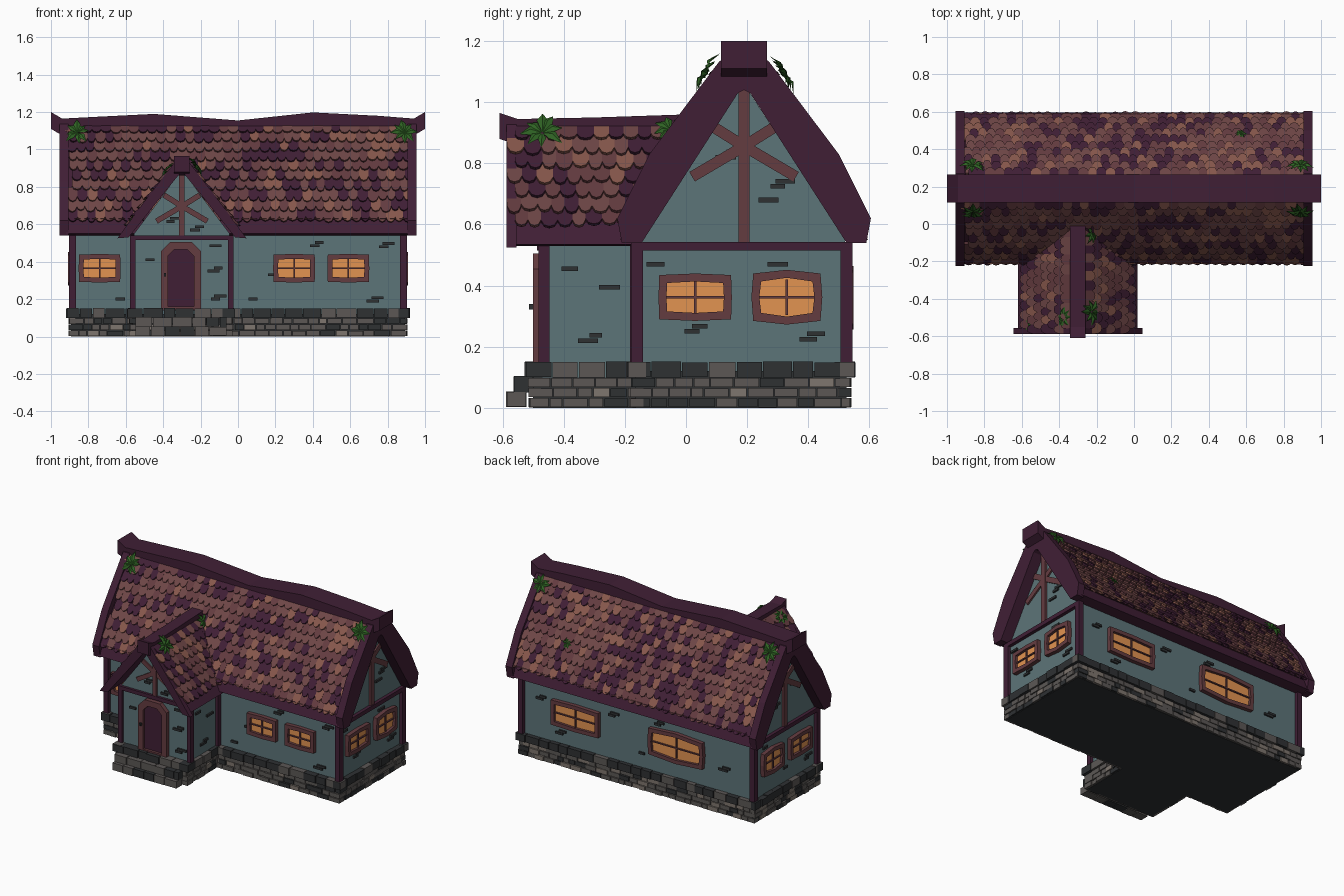
import bpy, bmesh, random
from math import radians, sin, cos, tau
from mathutils import Matrix, Vector

random.seed(4)
cube = bpy.data.objects.get("Cube")
if cube:
    bpy.data.objects.remove(cube)

# Flat colours
COLOURS = {
    "teal plaster": (93, 116, 120), "purple wood": (66, 36, 56), "brown trim": (100, 62, 66),
    "light shingle": (134, 88, 77), "mid shingle": (110, 72, 72), "window glow": (226, 146, 82),
    "grey stone": (92, 88, 86), "dark stone": (50, 52, 54), "pale stone": (126, 117, 110),
    "leaf green": (50, 98, 40)}
PLASTER, WOOD, TRIM, LIGHT, MID, GLOW, GREY, DARK, PALE, LEAF = range(len(COLOURS))
materials = []
for name, rgb in COLOURS.items():
    mat = bpy.data.materials.new(name)
    colour = [(c / 255) ** 2.2 for c in rgb] + [1]
    mat.diffuse_color = colour
    mat.use_nodes = True
    mat.node_tree.nodes["Principled BSDF"].inputs["Base Color"].default_value = colour
    materials.append(mat)


def finish(name, bm):
    bmesh.ops.recalc_face_normals(bm, faces=bm.faces)
    mesh = bpy.data.meshes.new(name)
    bm.to_mesh(mesh)
    bm.free()
    for mat in materials:
        mesh.materials.append(mat)
    bpy.context.collection.objects.link(bpy.data.objects.new(name, mesh))


def box(bm, M, centre, size, mat, turn=0):
    T = M @ Matrix.Translation(centre) @ Matrix.Rotation(turn, 4, 'Y') @ Matrix.Diagonal((*size, 1))
    for v in bmesh.ops.create_cube(bm, size=1, matrix=T)["verts"]:
        for f in v.link_faces:
            f.material_index = mat


def bar(bm, M, p, q, width, depth, mat):
    d = Vector(q) - Vector(p)
    mid = (Vector(p) + Vector(q)) / 2
    box(bm, M, (mid.x, 0, mid.y), (d.length, depth, width), mat, d.angle_signed(Vector((1, 0))) * -1)


def solid(bm, front, back, mat):
    a, b = [[bm.verts.new(p) for p in loop] for loop in (front, back)]
    faces = [bm.faces.new(a), bm.faces.new(b[::-1])]
    for i in range(len(a)):
        faces.append(bm.faces.new((a[i - 1], a[i], b[i], b[i - 1])))
    for f in faces:
        f.material_index = mat


def prism(bm, M, outline, y0, y1, mat):
    solid(bm, *[[M @ Vector((x, y, z)) for x, z in outline] for y in (y0, y1)], mat)


def ring(bm, M, outer, inner, depth, mat):
    for i in range(len(outer)):
        prism(bm, M, [outer[i - 1], outer[i], inner[i], inner[i - 1]], -depth, 0, mat)


def turned(deg):
    return Matrix.Rotation(radians(deg), 4, 'Z')


def wall(deg, offset):
    return turned(deg) @ Matrix.Translation((0, -offset, 0))


FRONT, RIGHT, BACK, LEFT = wall(0, .15), wall(90, .88), wall(180, .52), wall(-90, .88)
PORCH, PORCH_R, PORCH_L = wall(0, .47), wall(90, -.045), wall(-90, .555)
MAIN = Matrix.Translation((0, .19, 0)) @ turned(90)
WING = Matrix.Translation((-.3, 0, 0))
I = Matrix.Identity(4)

# Plastered walls
bm = bmesh.new()
prism(bm, MAIN, [(-.34, .1), (.33, .1), (.33, .55), (0, 1.06), (-.34, .55)], -.88, .88, PLASTER)
prism(bm, WING, [(-.255, .1), (.255, .1), (.255, .55), (0, .89), (-.255, .55)], -.47, 0, PLASTER)
finish("walls", bm)

# Timber posts, cross beams and gable braces
bm = bmesh.new()
for s in (-1, 1):
    for y in (-.16, .525):
        box(bm, I, (s * .885, y, .34), (.036, .04, .4), WOOD)
    for y in (-.465, -.165):
        box(bm, I, (-.3 + s * .262, y, .34), (.03, .036, .4), WOOD)
    box(bm, I, (s * .885, .185, .528), (.036, .68, .028), WOOD)
box(bm, I, (-.3, -.472, .528), (.53, .03, .026), WOOD)
finish("corner_timbers", bm)
bm = bmesh.new()
for M, cx, z0, z1, k in ((RIGHT, .19, .54, 1.05, 1), (LEFT, -.19, .54, 1.05, 1), (PORCH, -.3, .54, .88, .8)):
    bar(bm, M, (cx, z0), (cx, z1), .036 * k, .03, TRIM)
    zc = z0 + (z1 - z0) * (.62 if k == 1 else .46)
    for s in (-1, 1):
        bar(bm, M, (cx - s * .17 * k, zc - .1 * k), (cx, zc), .036 * k, .022, TRIM)
        bar(bm, M, (cx, zc), (cx + s * .12 * k, zc + .075 * k), .036 * k, .022, TRIM)
finish("gable_braces", bm)


# Windows with a frame, glowing panes and glazing bars
def window(bm, M, u, z, w, h, bulge):
    def outline(t):
        a, b = w / 2 - t, h / 2 - t
        pts = [(-a, -b), (0, -b - bulge), (a, -b), (a + bulge / 2, 0), (a, b), (0, b + bulge), (-a, b), (-a - bulge / 2, 0)]
        return [(u + x, z + y) for x, y in pts]
    ring(bm, M, outline(0), outline(.026), .028, TRIM)
    prism(bm, M, outline(.024), -.01, 0, GLOW)
    box(bm, M, (u, -.012, z), (.009, .014, h - .04), TRIM)
    box(bm, M, (u, -.012, z), (w - .04, .014, .008), TRIM)


bm = bmesh.new()
for u in (-.74, .3, .59):
    window(bm, FRONT, u, .365, .22, .145, .004)
for M, s in ((RIGHT, 1), (LEFT, -1)):
    window(bm, M, s * .03, .362, .235, .145, .005)
    window(bm, M, s * .33, .362, .22, .155, .012)
window(bm, BACK, -.47, .36, .36, .17, .005)
window(bm, BACK, .3, .36, .41, .18, .014)
finish("windows", bm)


# Arched door
def arch(w, z0, z1, cut):
    return [(-.305 + x, z) for x, z in ((-w, z0), (-w, z1 - cut), (cut - w, z1), (w - cut, z1), (w, z1 - cut), (w, z0))]


bm = bmesh.new()
ring(bm, PORCH, arch(.108, .14, .505, .05), arch(.07, .16, .465, .035), .03, TRIM)
prism(bm, PORCH, arch(.072, .15, .467, .035), -.012, 0, WOOD)
box(bm, PORCH, (-.39, -.035, .33), (.012, .016, .018), DARK)
finish("door", bm)

# Scattered bricks showing through the plaster
bm = bmesh.new()
SPOTS = (
    (FRONT, ((-.63, .2), (.41, .485), (.18, .33), (.72, .19), (.08, .2), (.78, .48))),
    (PORCH, ((-.47, .41), (-.12, .485), (-.13, .35), (-.12, .2), (-.36, .615), (-.23, .57))),
    (PORCH_R, ((-.38, .455), (-.25, .395), (-.32, .22))),
    (PORCH_L, ((.36, .45), (.28, .25))),
    (BACK, ((-.75, .42), (-.2, .45), (.03, .25), (.65, .3), (-.6, .22), (.15, .48))),
    (RIGHT, ((-.1, .47), (.02, .25), (.4, .225), (.3, .47), (.27, .68), (.3, .725), (.13, .82))),
    (LEFT, ((-.4, .47), (-.18, .25), (.05, .225), (-.3, .7), (-.1, .8))))
for M, spots in SPOTS:
    for u, z in spots:
        for k in range(random.choice((1, 2, 2))):
            box(bm, M, (u + k * .025, 0, z + k * .017), (random.uniform(.04, .07), .022, .015), DARK)
finish("wall_bricks", bm)

# Stone foundation: core, brick courses, capping stones and steps
LOOP = [Vector(p) for p in ((-.885, -.16), (-.56, -.16), (-.56, -.495), (-.05, -.495),
                            (-.05, -.16), (.885, -.16), (.885, .52), (-.885, .52))]


def course(bm, a, b, z, height, depth, lengths, mats):
    d = b - a
    M = Matrix.Translation((a.x, a.y, 0)) @ turned(0) @ Matrix.Rotation(Vector((1, 0)).angle_signed(d) * -1, 4, 'Z')
    u, end = -depth / 2, d.length + depth / 2
    while u < end - .005:
        step = random.uniform(*lengths)
        if end - u - step < lengths[0] / 2:
            step = end - u
        box(bm, M, (u + step / 2, 0, z), (step - .004, depth + random.uniform(-.008, .008),
            height * random.uniform(.93, 1.06)), random.choice(mats))
        u += step


bm = bmesh.new()
box(bm, I, (0, .18, .06), (1.785, .69, .12), DARK)
box(bm, I, (-.305, -.3, .06), (.52, .4, .12), DARK)
finish("foundation_core", bm)
bm = bmesh.new()
for i, b in enumerate(LOOP):
    for row in range(3):
        course(bm, LOOP[i - 1], b, .017 + row * .033, .029, .036, (.04, .09), (GREY, GREY, GREY, PALE, DARK))
finish("foundation_bricks", bm)
bm = bmesh.new()
for i, b in enumerate(LOOP):
    course(bm, LOOP[i - 1], b, .125, .05, .062, (.06, .11), (DARK, DARK, DARK, GREY))
finish("capping_stones", bm)
bm = bmesh.new()
for y, z in ((-.555, .028), (-.532, .077)):
    course(bm, Vector((-.52, y)), Vector((-.09, y)), z, .05, .062, (.07, .12), (GREY, GREY, DARK))
finish("front_steps", bm)


# Roofs: slab, barge boards and rounded shingles
def along(path, dist):
    for p, q in zip(path, path[1:]):
        p, q = Vector(p), Vector(q)
        if dist <= (q - p).length:
            break
        dist -= (q - p).length
    return p + (q - p).normalized() * dist


def depth_at(path, z):
    for (d0, z0), (d1, z1) in zip(path, path[1:]):
        if z >= z1:
            break
    return d0 + (d1 - d0) * (z - z0) / (z1 - z0)


TILE = ((-.5, 0), (.5, 0), (.5, .68), (.32, .92), (0, 1), (-.32, .92), (-.5, .68))


def shingles(name, M, path, rows, start, stop):
    total = sum((Vector(q) - Vector(p)).length for p, q in zip(path, path[1:]))
    pitch = total / rows
    bm = bmesh.new()
    for s in (-1, 1):
        for row in range(rows):
            p = along(path, max(0, (row - .4) * pitch))
            q = along(path, (row + 1.08) * pitch)
            fall = Vector((s * (q.x - p.x), 0, q.y - p.y))
            n = Vector((-s * fall.z, 0, abs(fall.x))).normalized()
            v, end = start - .025 * (row % 2), stop(q.y)
            while v < end:
                w = random.uniform(.042, .056)
                stretch = random.uniform(.93, 1.07)
                face = [Vector((s * p.x, v + w / 2 + x * w, p.y)) + fall * (y * stretch) + n * (.002 + .018 * y) for x, y in TILE]
                mat = random.choice((WOOD, WOOD, TRIM, TRIM, MID, MID, LIGHT))
                solid(bm, [M @ (c + n * .012) for c in face], [M @ c for c in face], mat)
                v += w
    finish(name, bm)


MAIN_PATH = [(.05, 1.13), (.28, .8), (.375, .62), (.405, .55)]
WING_PATH = [(.03, .915), (.2, .69), (.32, .535)]
MAIN_IN = [(.335, .54), (.02, 1.03), (0, 1.04)]
WING_IN = [(.285, .53), (0, .885)]
MAIN_BARGE = [(0, 1.16), (.08, 1.135), (.31, .83), (.415, .62), (.4, .54)]
WING_BARGE = [(0, .945), (.04, .93), (.21, .71), (.345, .525)]
slab, barge = bmesh.new(), bmesh.new()
for s in (-1, 1):
    def side(pts):
        return [(s * d, z) for d, z in pts]
    prism(slab, MAIN, side([(0, 1.13)] + MAIN_PATH + MAIN_IN), -.92, .92, WOOD)
    prism(slab, WING, side([(0, .915)] + WING_PATH + WING_IN), -.56, -.02, WOOD)
    for e in (-1, 1):
        prism(barge, MAIN, side(MAIN_BARGE + MAIN_IN), e * .905, e * .955, WOOD)
    prism(barge, WING, side(WING_BARGE + WING_IN), -.588, -.555, WOOD)
finish("roof_slabs", slab)
finish("barge_boards", barge)
shingles("main_shingles", MAIN, MAIN_PATH, 11, -.91, lambda z: .88)
shingles("porch_shingles", WING, WING_PATH, 8, -.56, lambda z: .2 - depth_at(MAIN_PATH, z))

# Sagging ridge beams
bm = bmesh.new()
top = [(-1, 1.2), (-.94, 1.165), (-.75, 1.175), (-.45, 1.19), (0, 1.155), (.4, 1.198), (.75, 1.18), (.94, 1.165), (1, 1.2)]
prism(bm, I, top + [(x, z - .09) for x, z in top[::-1]], .115, .265, WOOD)
top = [(-.61, .965), (-.55, .945), (-.3, .95), (0, .96)]
prism(bm, WING @ turned(90), top + [(x, z - .085) for x, z in top[::-1]], -.042, .042, WOOD)
finish("ridge_beams", bm)


# Leafy sprigs on the roof
def sprig(bm, centre, normal, size):
    n = Vector(normal).normalized()
    a = n.orthogonal().normalized()
    b = n.cross(a)
    c = Vector(centre)
    for k in range(8):
        t = tau * k / 8 + random.uniform(-.2, .2)
        d, w = a * cos(t) + b * sin(t), b * cos(t) - a * sin(t)
        r = size * random.uniform(.8, 1.1)
        root, tip, crest = c, c + d * r, c + d * r * .5 + n * r * .3
        for s in (-1, 1):
            f = bm.faces.new([bm.verts.new(p) for p in (root, crest + w * s * r * .24 - n * r * .1, tip, crest)])
            f.material_index = LEAF


bm = bmesh.new()
for x in (-.86, .89):
    for s in (-1, 1):
        sprig(bm, (x, .19 + s * .12, 1.09), (0, s, .6), .075)
for x, y, z, s, size in ((-.23, -.05, .91, 1, .06), (-.23, -.47, .9, 1, .075), (-.37, -.5, .89, -1, .065), (-.57, -.54, .62, -1, .04)):
    sprig(bm, (x, y, z), (s, 0, .8), size)
sprig(bm, (.57, .48, .83), (0, 1, .7), .04)
finish("leaf_sprigs", bm)
